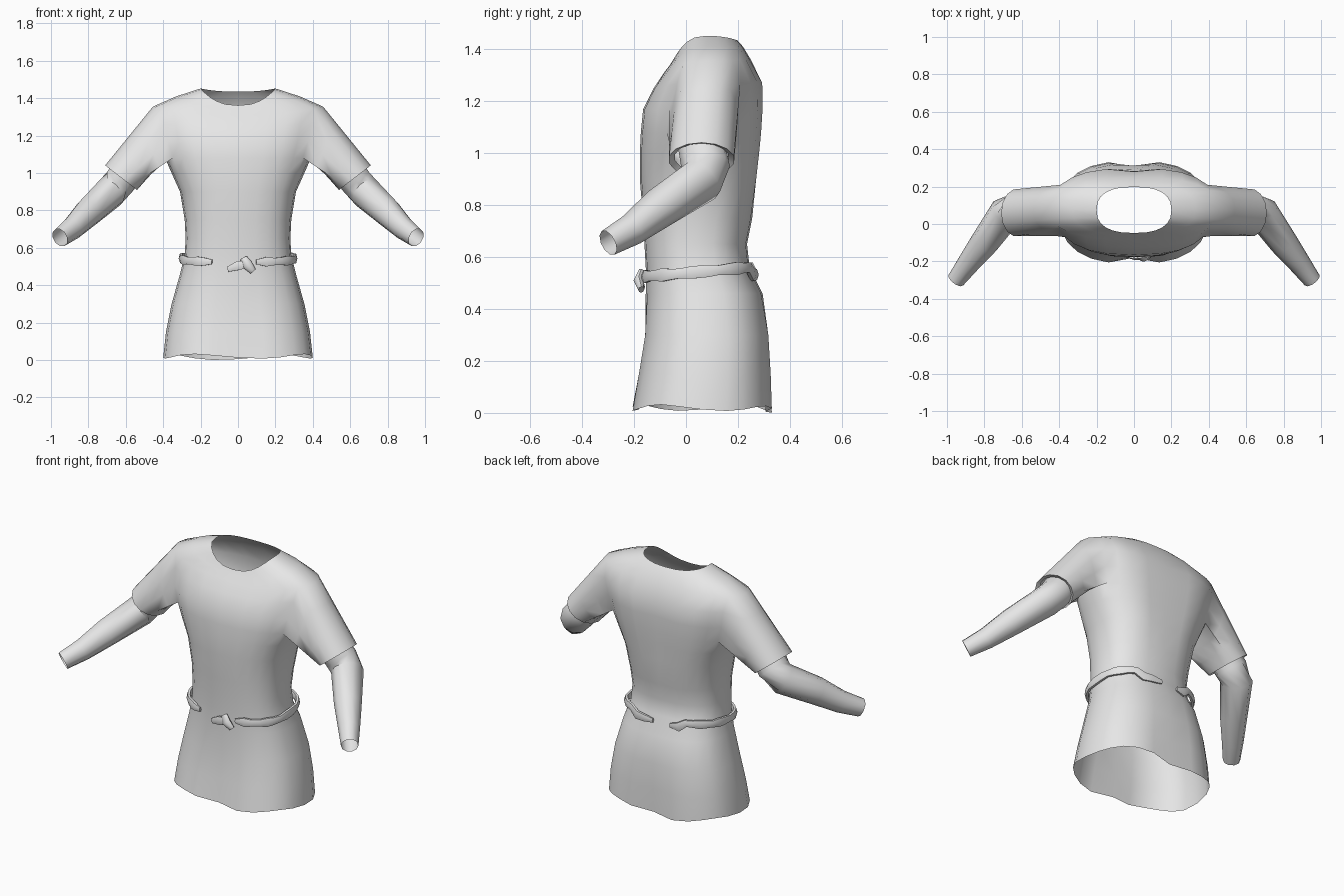
import bpy, bmesh, math
from mathutils import Vector

if "Cube" in bpy.data.objects:
    bpy.data.objects.remove(bpy.data.objects["Cube"])

cloth = bpy.data.materials.new("plain grey cloth")
cloth.diffuse_color = (0.8, 0.8, 0.8, 1)
cloth.use_nodes = True
cloth.node_tree.nodes["Principled BSDF"].inputs["Base Color"].default_value = cloth.diffuse_color


def finish(name, bm, angle=50):
    bmesh.ops.recalc_face_normals(bm, faces=bm.faces)
    mesh = bpy.data.meshes.new(name)
    bm.to_mesh(mesh)
    bm.free()
    ob = bpy.data.objects.new(name, mesh)
    bpy.context.collection.objects.link(ob)
    mesh.materials.append(cloth)
    bpy.ops.object.select_all(action='DESELECT')
    ob.select_set(True)
    bpy.context.view_layer.objects.active = ob
    bpy.ops.object.shade_smooth_by_angle(angle=math.radians(angle))
    return ob


def bridge(bm, a, b):
    n = len(a)
    for i in range(n):
        bm.faces.new((a[i], a[(i + 1) % n], b[(i + 1) % n], b[i]))


def tube(name, path, radii, sides=10, up=(0, 0, 1), caps=False):
    """Loft an oval section along a path; radii are (across, along up)."""
    bm = bmesh.new()
    pts = [Vector(p) for p in path]
    rings = []
    for i, p in enumerate(pts):
        d = (pts[min(i + 1, len(pts) - 1)] - pts[max(i - 1, 0)]).normalized()
        side = d.cross(Vector(up)).normalized()
        top = side.cross(d)
        ra, rb = radii[i]
        rings.append([bm.verts.new(p + side * ra * math.cos(t) + top * rb * math.sin(t))
                      for t in (math.tau * k / sides for k in range(sides))])
    for a, b in zip(rings, rings[1:]):
        bridge(bm, a, b)
    if caps:
        bm.faces.new(rings[0])
        bm.faces.new(rings[-1])
    return finish(name, bm)


def outline(a, hx, yf, yb):
    """Rounded body cross-section at angle a."""
    c, s = math.cos(a), math.sin(a)
    x = hx * math.copysign(abs(c) ** 0.8, c)
    y = (yf + yb) / 2 + (yb - yf) / 2 * math.copysign(abs(s) ** 0.8, s)
    return x, y


# Tunic body: side z, front z, back z, half width, front y, back y
N = 24
SECTIONS = [
    (.02, .02, .012, .40, -.215, .34), (.15, .15, .15, .385, -.19, .335),
    (.30, .30, .30, .355, -.165, .325), (.46, .46, .46, .31, -.155, .295),
    (.56, .56, .56, .285, -.155, .245), (.65, .65, .65, .28, -.16, .235),
    (.75, .75, .75, .285, -.165, .255), (.90, .90, .90, .31, -.178, .28),
    (1.0, 1.0, 1.0, .355, -.178, .29), (1.08, 1.08, 1.08, .39, -.174, .297),
    (1.17, 1.17, 1.17, .42, -.165, .302), (1.27, 1.25, 1.27, .44, -.125, .30),
    (1.355, 1.31, 1.36, .455, -.085, .25), (1.41, 1.34, 1.41, .33, -.062, .22),
    (1.452, 1.362, 1.435, .20, -.048, .198),
]
LOW, HIGH = 9, 12      # sections bounding the armholes
bm = bmesh.new()
rings = []
for j, (zs, zf, zb, hx, yf, yb) in enumerate(SECTIONS):
    ring = []
    for k in range(N):
        a = math.tau * k / N
        s = math.sin(a)
        x, y = outline(a, hx, yf, yb)
        z = zs + ((zb if s > 0 else zf) - zs) * s * s
        # centre folds in the skirt and a shallow spine groove
        groove = math.exp(-(x / .08) ** 2)
        if zs < .4:
            y -= math.copysign((.45 - zs) * .08 * groove, s)
        elif .85 < zs < 1.3 and s > 0:
            y -= .02 * groove
        if j == 0:
            z += .012 * math.cos(4 * a + 2.2)
        ring.append(bm.verts.new((x, y, z)))
    rings.append(ring)


def in_armhole(k):
    return k in (N - 2, N - 1, 0, 1) or N // 2 - 2 <= k < N // 2 + 2


for j in range(len(rings) - 1):
    for k in range(N):
        if LOW <= j < HIGH and in_armhole(k):
            continue
        m = (k + 1) % N
        bm.faces.new((rings[j][k], rings[j][m], rings[j + 1][m], rings[j + 1][k]))

# Short sleeves grown out of the armholes, with turned-in cuffs
for side in (1, -1):
    def vert(j, c):
        return rings[j][c % N if side > 0 else (N // 2 - c) % N]
    loop = [vert(LOW, c) for c in range(-2, 3)]
    loop += [vert(j, 2) for j in range(LOW + 1, HIGH)]
    loop += [vert(HIGH, c) for c in range(2, -3, -1)]
    loop += [vert(j, -2) for j in range(HIGH - 1, LOW, -1)]
    centre = Vector((side * .625, .06, .975))
    across = Vector((side * .79, 0, .61))
    outward = Vector((side * .61, 0, -.79))
    cuff = []
    for i in range(len(loop)):
        t = (i - 2) * math.tau / len(loop)
        cuff.append(centre - across * .108 * math.cos(t) + Vector((0, .128 * math.sin(t), 0)))
    previous = loop
    for f in (.33, .68, 1.0):
        ring = [bm.verts.new(v.co.lerp(p, f)) for v, p in zip(loop, cuff)]
        bridge(bm, previous, ring)
        previous = ring
    inner = [bm.verts.new(centre + (p - centre) * .82 - outward * .012) for p in cuff]
    bridge(bm, previous, inner)
    # loose hollow under the cuff
    bm.verts.index_update()
for v in [v for v in bm.verts if not v.link_faces]:
    bm.verts.remove(v)
finish("tunic", bm, 60)

# Long under-sleeves, bent at the elbow and open at the wrist
for label, s in (("right", 1), ("left", -1)):
    path = [(s * .575, .06, 1.03), (s * .635, .075, .95), (s * .685, .06, .895),
            (s * .80, -.10, .79), (s * .885, -.21, .705), (s * .952, -.30, .655)]
    radii = [(.095, .09), (.094, .09), (.09, .088), (.076, .078), (.06, .062), (.048, .052)]
    tube(label + "_under_sleeve", path, radii)


# Belt in two lengths, slightly higher at the back of the hips
def belt_point(deg):
    x, y = outline(math.radians(deg), .305, -.172, .272)
    z = .525 + .035 * (y + .16) / .4 - (.03 if y > .25 else 0)
    return x, y, z


for label, start, end in (("right", -76, 87), ("left", 101, 248)):
    steps = 16
    path = [belt_point(start + (end - start) * i / steps) for i in range(steps + 1)]
    radii = [(.013, .025 + .004 * math.sin(i * 1.9)) for i in range(steps + 1)]
    radii[0] = radii[-1] = (.007, .014)
    tube(label + "_belt", path, radii, 6, caps=True)

# Knot at the front of the belt
tube("belt_knot", [(.03, -.172, .545), (.05, -.182, .51), (.08, -.172, .475)],
     [(.02, .012), (.028, .02), (.018, .012)], 8, up=(0, 1, 0), caps=True)
tube("belt_tail", [(.06, -.176, .515), (0, -.178, .505), (-.055, -.166, .485)],
     [(.015, .022), (.014, .028), (.008, .016)], 6, caps=True)
